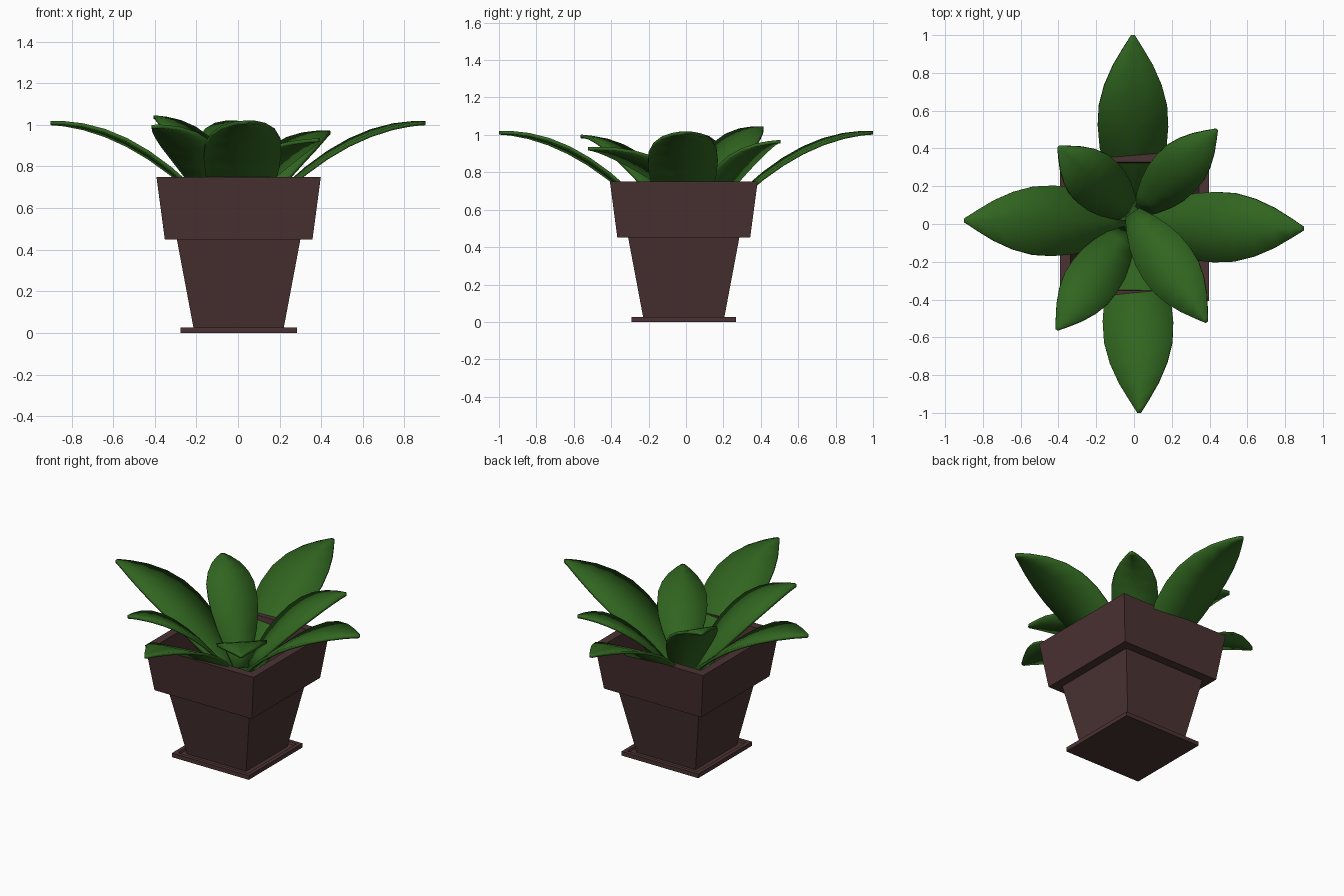
import bpy, bmesh, math
from mathutils import Vector

if "Cube" in bpy.data.objects:
    bpy.data.objects.remove(bpy.data.objects["Cube"])


def material(name, rgb):
    m = bpy.data.materials.new(name)
    m.diffuse_color = (*rgb, 1)
    m.use_nodes = True
    m.node_tree.nodes["Principled BSDF"].inputs["Base Color"].default_value = m.diffuse_color
    return m


CLAY = material("clay", (0.07, 0.032, 0.032))
GREEN = material("leaf_green", (0.03, 0.13, 0.014))
CX, CY = 0.003, -0.012


def add_object(name, bm, mat):
    me = bpy.data.meshes.new(name)
    bm.to_mesh(me)
    bm.free()
    me.materials.append(mat)
    ob = bpy.data.objects.new(name, me)
    bpy.context.collection.objects.link(ob)
    return ob


def square_loft(name, profile, mat):
    """Stack square rings given as (half width, height), capped at both ends."""
    bm = bmesh.new()
    rings = [[bm.verts.new((CX + sx * h, CY + sy * h, z))
              for sx, sy in ((-1, -1), (1, -1), (1, 1), (-1, 1))] for h, z in profile]
    for a, b in zip(rings, rings[1:]):
        for i in range(4):
            j = (i + 1) % 4
            bm.faces.new((a[i], a[j], b[j], b[i]))
    bm.faces.new(rings[0][::-1])
    bm.faces.new(rings[-1])
    return add_object(name, bm, mat)


# Saucer with a shallow lip
square_loft("saucer", [(0.28, 0), (0.28, 0.027), (0.255, 0.027), (0.25, 0.014)], CLAY)

# Tapered pot with a flared collar, hollow down to the soil level
square_loft("pot", [(0.215, 0.014), (0.297, 0.45), (0.355, 0.45), (0.395, 0.75),
                    (0.34, 0.75), (0.30, 0.47)], CLAY)

# Leaf outline: fraction along the leaf, fraction of the half width
OUTLINE = [(0, 0.3), (0.1, 0.56), (0.22, 0.8), (0.34, 0.95), (0.46, 1), (0.58, 0.97),
           (0.7, 0.82), (0.82, 0.57), (0.92, 0.29), (0.97, 0.14), (1, 0.05)]


def leaf(name, base, tip, half, roll):
    """Arched blade, rising from base and levelling off at the tip."""
    base, tip = Vector(base), Vector(tip)
    d = tip - base
    rise, d.z = d.z, 0
    side = Vector((d.y, -d.x, 0)).normalized() * math.cos(roll)
    side.z = -math.sin(roll)
    bm = bmesh.new()
    rows = []
    for t, w in OUTLINE:
        c = base + d * t
        c.z += rise * (2 * t - t * t)
        rows.append([bm.verts.new(c + side * (half * w * k)) for k in (-1, 0, 1)])
    for a, b in zip(rows, rows[1:]):
        for k in range(2):
            bm.faces.new((a[k], a[k + 1], b[k + 1], b[k]))
    ob = add_object(name, bm, GREEN)
    mod = ob.modifiers.new("thickness", 'SOLIDIFY')
    mod.thickness, mod.offset = 0.018, -1
    bpy.context.view_layer.objects.active = ob
    ob.select_set(True)
    bpy.ops.object.shade_smooth_by_angle(angle=math.radians(35))
    ob.select_set(False)


# Four long outer leaves
R = math.radians(4)
leaf("right_leaf", (0.02, -0.01, 0.485), (0.9, -0.025, 1.017), 0.187, R)
leaf("left_leaf", (-0.02, 0.015, 0.485), (-0.9, 0.02, 1.017), 0.187, R)
leaf("back_leaf", (-0.005, 0.1, 0.485), (-0.005, 1.0, 1.02), 0.187, R)
leaf("front_leaf", (0.015, -0.1, 0.485), (0.027, -1.0, 1.02), 0.187, R)

# Four short inner leaves
leaf("inner_leaf_back_left", (-0.01, 0.05, 0.53), (-0.40, 0.41, 1.045), 0.15, R)
leaf("inner_leaf_front_left", (-0.03, -0.03, 0.53), (-0.41, -0.56, 1.0), 0.145, R)
leaf("inner_leaf_back_right", (0.03, 0.07, 0.55), (0.44, 0.50, 0.972), 0.14, R)
leaf("inner_leaf_front_right", (-0.01, 0.06, 0.64), (0.385, -0.52, 0.935), 0.15, R)
